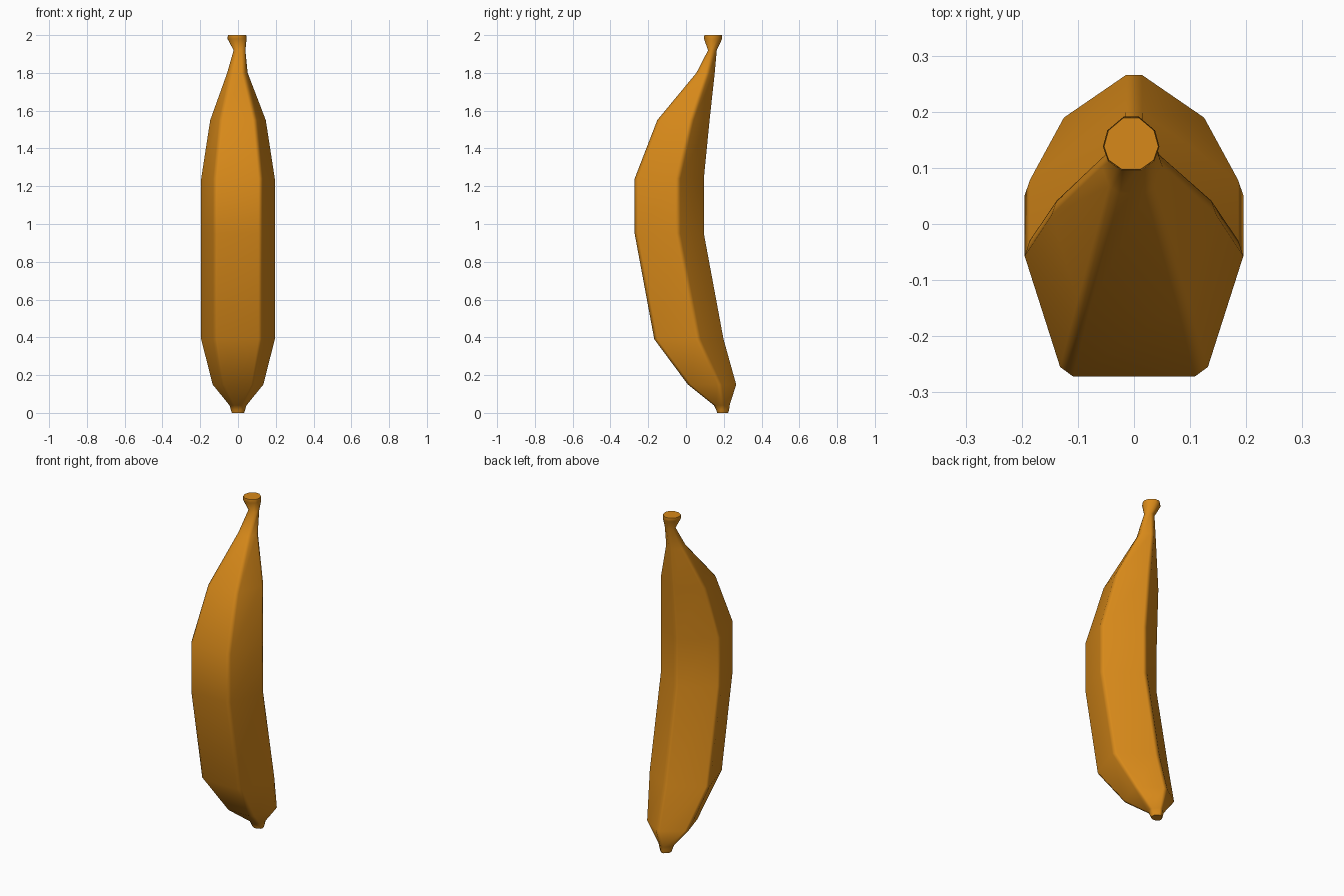
import bpy, bmesh, math
from mathutils import Vector

if "Cube" in bpy.data.objects:
    bpy.data.objects.remove(bpy.data.objects["Cube"])

# rings: z, centre x, half width, front y, side-corner y, back y, corner bevel
RINGS = [
    (0.00, 0.00, 0.033, 0.165, 0.195, 0.225, 0.012),
    (0.015, 0.00, 0.038, 0.160, 0.195, 0.230, 0.012),
    (0.04, 0.00, 0.045, 0.148, 0.195, 0.232, 0.012),
    (0.15, 0.00, 0.133, 0.010, 0.180, 0.266, 0.017),
    (0.39, 0.00, 0.194, -0.168, 0.068, 0.199, 0.018),
    (0.95, 0.00, 0.194, -0.272, -0.040, 0.095, 0.018),
    (1.24, 0.00, 0.194, -0.272, -0.040, 0.095, 0.018),
    (1.55, 0.00, 0.146, -0.152, 0.032, 0.125, 0.017),
    (1.80, -0.003, 0.054, 0.055, 0.115, 0.153, 0.014),
    (1.92, 0.008, 0.032, 0.117, 0.145, 0.163, 0.011),
    (1.98, -0.005, 0.050, 0.095, 0.155, 0.193, 0.018),
    (2.00, -0.005, 0.048, 0.097, 0.155, 0.191, 0.018),
]


def section(z, cx, w, front, side, back, d):
    """Pentagon with every corner cut off, as ten points."""
    w, back = w + 0.35 * d, back + 0.55 * d
    f = 0.63 * w
    corners = [Vector((cx + x, y, z)) for x, y in
               ((-f, front), (f, front), (w, side), (0, back), (-w, side))]
    points = []
    for i, c in enumerate(corners):
        for n in (corners[i - 1], corners[(i + 1) % 5]):
            points.append(c + (n - c).normalized() * d)
    return points


# skin the cross-sections into one closed body
bm = bmesh.new()
loops = [[bm.verts.new(p) for p in section(*r)] for r in RINGS]
for a, b in zip(loops, loops[1:]):
    for i in range(10):
        j = (i + 1) % 10
        bm.faces.new((a[i], a[j], b[j], b[i]))
bm.faces.new(loops[0][::-1])
bm.faces.new(loops[-1])
bmesh.ops.recalc_face_normals(bm, faces=bm.faces)

mesh = bpy.data.meshes.new("banana")
bm.to_mesh(mesh)
bm.free()
banana = bpy.data.objects.new("banana", mesh)
bpy.context.collection.objects.link(banana)

# soft shading with flat-looking facets
bpy.context.view_layer.objects.active = banana
banana.select_set(True)
bpy.ops.object.shade_smooth_by_angle(angle=math.radians(60))
mod = banana.modifiers.new("facet_shading", 'WEIGHTED_NORMAL')
mod.keep_sharp = True

# peel colour
peel = bpy.data.materials.new("peel")
peel.diffuse_color = (0.68, 0.25, 0.01, 1)
peel.use_nodes = True
peel.node_tree.nodes["Principled BSDF"].inputs["Base Color"].default_value = peel.diffuse_color
mesh.materials.append(peel)
